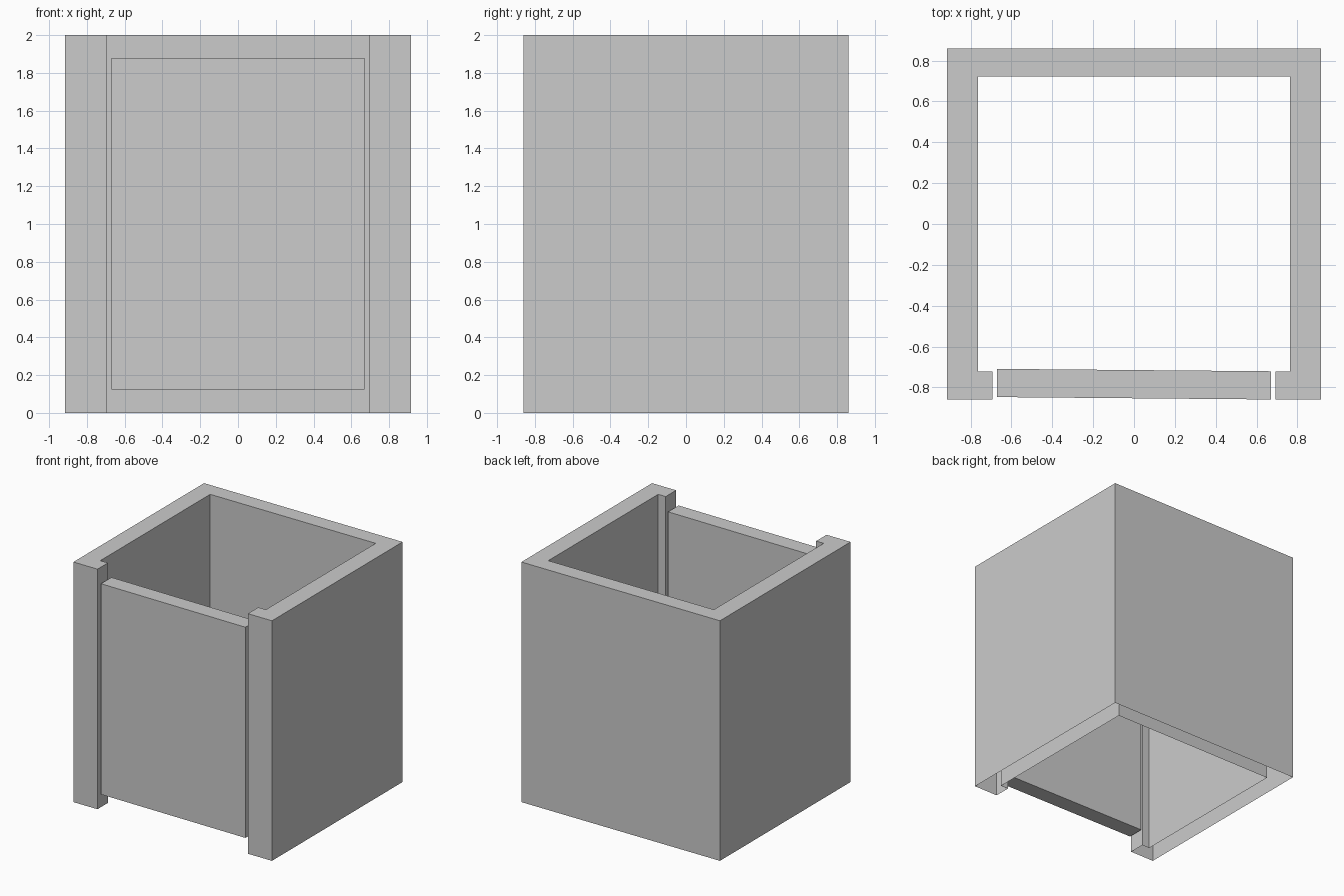
import bpy, bmesh, math

if "Cube" in bpy.data.objects:
    bpy.data.objects.remove(bpy.data.objects["Cube"])


def finish(bm, name):
    mesh = bpy.data.meshes.new(name)
    bm.to_mesh(mesh)
    bm.free()
    obj = bpy.data.objects.new(name, mesh)
    bpy.context.collection.objects.link(obj)
    return obj


# Walls: C-shaped plan extruded upward, capped on top, open underneath
W, D, H = 0.915, 0.86, 2.0
IX, IY, LIP = 0.763, 0.723, 0.693
half = [(LIP, -D), (W, -D), (W, D), (IX, IY), (IX, -IY), (LIP, -IY)]
outer, inner = half[:3], half[3:]
plan = (outer + [(-x, y) for x, y in reversed(outer)]
        + [(-x, y) for x, y in reversed(inner)] + inner)

bm = bmesh.new()
low = [bm.verts.new((x, y, 0)) for x, y in plan]
high = [bm.verts.new((x, y, H)) for x, y in plan]
n = len(plan)
for i in range(n):
    j = (i + 1) % n
    bm.faces.new((low[i], low[j], high[j], high[i]))
bm.faces.new(high)
finish(bm, "stall_walls")

# Door: slab hung in the front opening, very slightly ajar
bm = bmesh.new()
bmesh.ops.create_cube(bm, size=1)
bmesh.ops.scale(bm, vec=(1.34, 0.138, 1.755), verts=bm.verts)
door = finish(bm, "stall_door")
door.location = (0, -0.784, 1.0025)
door.rotation_euler = (0, 0, math.radians(-0.5))
